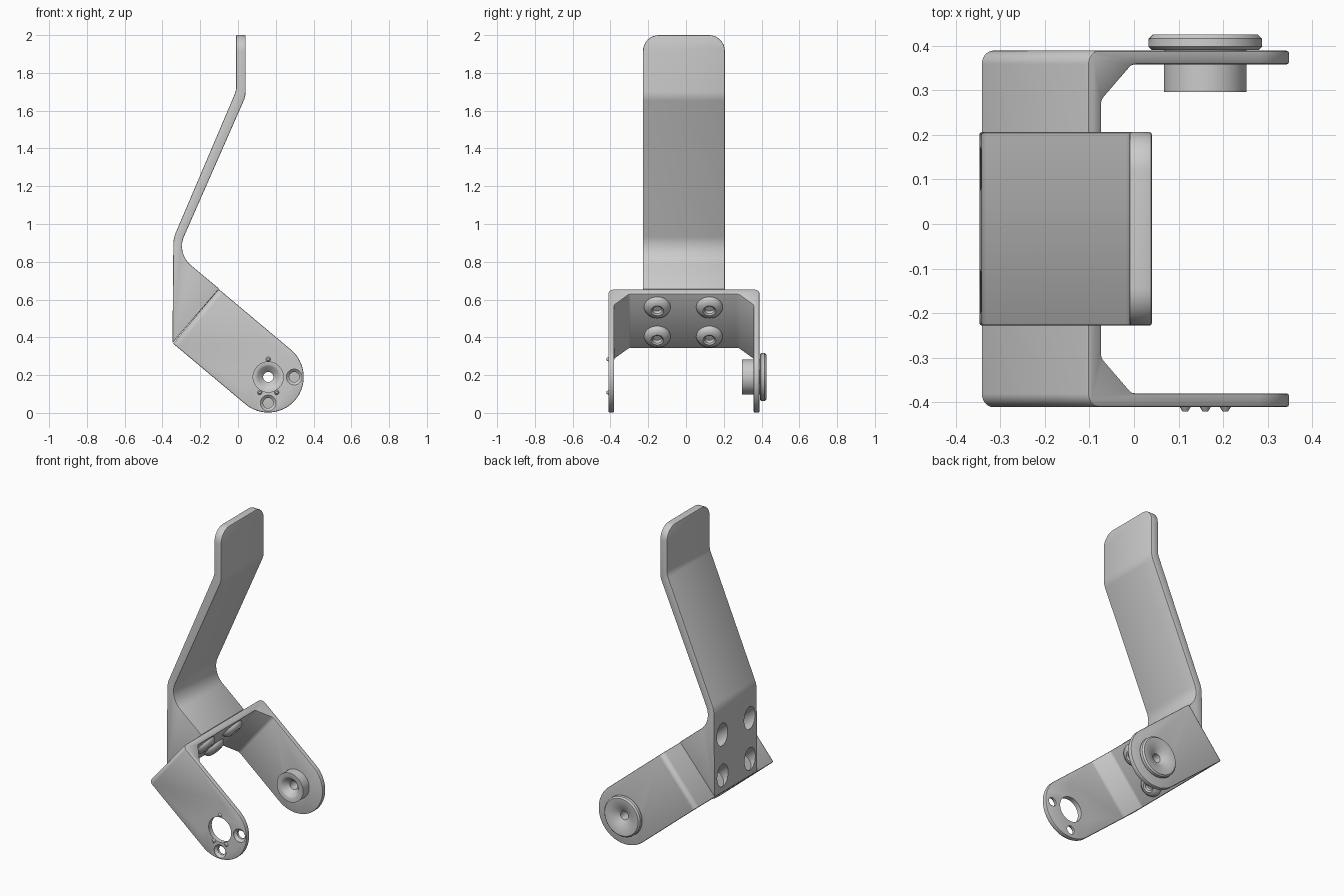
import bpy, bmesh, math
from mathutils import Vector, Matrix

if "Cube" in bpy.data.objects:
    bpy.data.objects.remove(bpy.data.objects["Cube"])

# Bracket frame: a runs along the fork, s across it, y is sideways
PX, PZ, R = 0.16, 0.19, 0.188
C, S = math.cos(math.radians(40)), math.sin(math.radians(40))


def P(a, y, s):
    return Vector((PX + C * a + S * s, y, PZ - S * a + C * s))


D = Vector((C, 0, -S))
Y = Vector((0, 1, 0))


def fillet(pts, n=8):
    """Round 2D corners given as (x, y, radius)."""
    out = []
    for i, (x, y, r) in enumerate(pts):
        p = Vector((x, y))
        if r == 0:
            out.append(p)
            continue
        u = (Vector(pts[i - 1][:2]) - p).normalized()
        v = (Vector(pts[(i + 1) % len(pts)][:2]) - p).normalized()
        h = u.angle(v) / 2
        c = p + (u + v).normalized() * (r / math.sin(h))
        t0 = p + u * (r / math.tan(h)) - c
        t1 = p + v * (r / math.tan(h)) - c
        for k in range(n + 1):
            w = t0.lerp(t1, k / n).normalized() * r
            out.append(c + w)
    return out


def finish(bm, name):
    bmesh.ops.recalc_face_normals(bm, faces=bm.faces[:])
    me = bpy.data.meshes.new(name)
    bm.to_mesh(me)
    bm.free()
    ob = bpy.data.objects.new(name, me)
    bpy.context.collection.objects.link(ob)
    return ob


def prism(name, pts3, vec, round_edges=None, radius=0):
    bm = bmesh.new()
    f = bm.faces.new([bm.verts.new(p) for p in pts3])
    g = bmesh.ops.extrude_face_region(bm, geom=[f], use_keep_orig=True)
    bmesh.ops.translate(bm, vec=vec, verts=[v for v in g['geom'] if isinstance(v, bmesh.types.BMVert)])
    if round_edges:
        bmesh.ops.bevel(bm, geom=[e for e in bm.edges if round_edges(e)], offset=radius,
                        segments=8, profile=0.5, affect='EDGES')
    return finish(bm, name)


def revolve(name, prof, origin, axis, steps=48):
    """Spin a closed (radius, height) profile about an axis."""
    bm = bmesh.new()
    vs = [bm.verts.new((r, 0, h)) for r, h in prof]
    es = [bm.edges.new((vs[i - 1], vs[i])) for i in range(len(vs))
          if not (prof[i - 1][0] == 0 and prof[i][0] == 0)]
    bmesh.ops.spin(bm, geom=vs + es, cent=(0, 0, 0), axis=(0, 0, 1), angle=2 * math.pi, steps=steps)
    bmesh.ops.remove_doubles(bm, verts=bm.verts[:], dist=1e-5)
    q = Vector(axis).to_track_quat('Z', 'Y').to_matrix().to_4x4()
    bm.transform(Matrix.Translation(origin) @ q)
    return finish(bm, name)


def bake(ob):
    dg = bpy.context.evaluated_depsgraph_get()
    dg.update()
    me = bpy.data.meshes.new_from_object(ob.evaluated_get(dg))
    ob.modifiers.clear()
    ob.data = me


def boolean(ob, cutters, op='DIFFERENCE'):
    for c in cutters:
        m = ob.modifiers.new('cut', 'BOOLEAN')
        m.operation, m.object, m.solver = op, c, 'EXACT'
    bake(ob)
    for c in cutters:
        bpy.data.objects.remove(c)


def soften(ob, w):
    m = ob.modifiers.new('soft', 'BEVEL')
    m.width, m.segments, m.limit_method, m.angle_limit = w, 2, 'ANGLE', math.radians(40)
    bake(ob)


def smooth(ob):
    bpy.ops.object.select_all(action='DESELECT')
    ob.select_set(True)
    bpy.context.view_layer.objects.active = ob
    bpy.ops.object.shade_smooth_by_angle(angle=math.radians(30))


def cyl(r, h0, h1, origin, axis):
    return revolve('cutter', [(0, h0), (r, h0), (r, h1), (0, h1)], origin, axis)


SCREWS = [(y, s) for y in (-0.152, 0.124) for s in (-0.104, 0.098)]

# Bent arm with wedge foot
side = fillet([(0.04, 2.0, 0), (-0.01, 2.0, 0), (-0.01, 1.705, 0.1), (-0.342, 0.925, 0.15),
               (-0.347, 0.37, 0), (-0.10, 0.657, 0), (-0.325, 0.845, 0.13), (0.04, 1.675, 0.12)])
arm = prism('bent_arm', [(p.x, -0.228, p.y) for p in side], (0, 0.434, 0),
            lambda e: all(v.co.z > 1.99 for v in e.verts) and
            abs(e.verts[0].co.x - e.verts[1].co.x) > 0.01, 0.085)
soften(arm, 0.005)
boolean(arm, [cyl(0.055, 0.015, 0.5, P(-0.5, y, s), -D) for y, s in SCREWS])

# U-shaped fork with chamfered inner corners and round ends
y0, y1, t = -0.411, 0.389, 0.031
u = fillet([(0.3, y0, 0), (-0.5, y0, 0.03), (-0.5, y1, 0.03), (0.3, y1, 0), (0.3, y1 - t, 0),
            (-0.37, y1 - t, 0.03), (-0.46, y1 - t - 0.08, 0.02), (-0.46, y0 + t + 0.08, 0.02),
            (-0.37, y0 + t, 0.03), (0.3, y0 + t, 0)])
fork = prism('fork_bracket', [P(p.x, p.y, -0.4) for p in u], P(0, 0, 0.8) - P(0, 0, 0))
ends = [(-0.6, -R), (-0.6, R)]
ends += [(R * math.cos(k * math.pi / 32), R * math.sin(k * math.pi / 32)) for k in range(16, -17, -1)]
boolean(fork, [prism('cutter', [P(a, -1, s) for a, s in ends], (0, 2, 0))], 'INTERSECT')
soften(fork, 0.006)
holes = [cyl(0.08, -0.1, 0.1, (PX, y0, PZ), Y), cyl(0.085, -0.1, 0.1, (PX, y1, PZ), Y)]
for dx, dz in ((1, 0), (-1, 0), (0, 1), (0, -1)):
    holes.append(revolve('cutter', [(0, -0.02), (0.042, -0.02), (0.042, 0.002), (0.027, 0.016),
                                    (0.027, 0.08), (0, 0.08)],
                         (PX + dx * 0.138, y0, PZ + dz * 0.138), Y, 32))
boolean(fork, holes)

# Pivot boss with dished outer cap
pivot = revolve('pivot_cap', [(0.027, 0.335), (0.058, 0.30), (0.066, 0.296), (0.093, 0.296),
                              (0.093, 0.391), (0.12, 0.391), (0.128, 0.398), (0.127, 0.416),
                              (0.118, 0.425), (0.106, 0.425), (0.06, 0.415), (0.027, 0.395)],
                (PX, 0, PZ), Y, 64)

# Button-head screws inside the fork
parts = [arm, fork, pivot]
for i, (y, s) in enumerate(SCREWS):
    parts.append(revolve(f'screw_head_{i + 1}',
                         [(0, -0.01), (0.07, -0.01), (0.07, 0.004), (0.064, 0.017), (0.05, 0.028),
                          (0.034, 0.032), (0.025, 0.026), (0.022, 0.008), (0, 0.008)],
                         P(-0.46, y, s), D, 32))

# Small locating bumps on the front plate
for i, (x, z) in enumerate(((-0.045, -0.082), (0.045, -0.082), (0, 0.094))):
    parts.append(revolve(f'locating_bump_{i + 1}', [(0, -0.004), (0.015, -0.004), (0.006, 0.01), (0, 0.01)],
                         (PX + x, y0, PZ + z), -Y, 16))

for ob in parts:
    smooth(ob)
